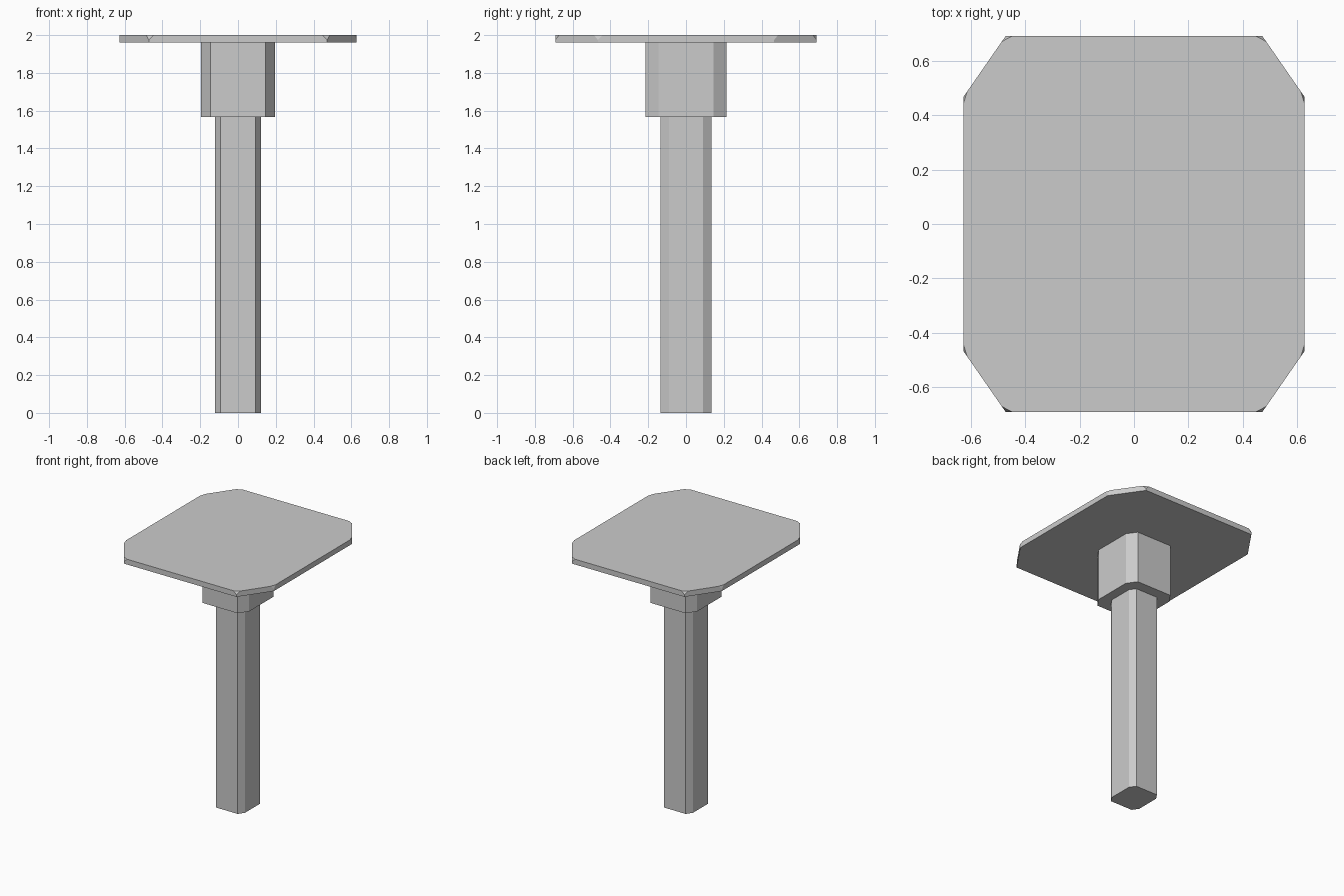
import bpy
import bmesh

if "Cube" in bpy.data.objects:
    bpy.data.objects.remove(bpy.data.objects["Cube"])

# Chamfered-rectangle outline shared by every part: half sizes and start of the corner cut
HX, HY = 0.628, 0.692
CX, CY = 0.472, 0.467


def prism(name, scale, z0, z1, nick=0.0):
    """Eight-sided prism; nick cuts off the top vertices."""
    quarter = [(HX, CY), (CX, HY)]
    outline = (quarter
               + [(-x, y) for x, y in reversed(quarter)]
               + [(-x, -y) for x, y in quarter]
               + [(x, -y) for x, y in reversed(quarter)])
    bm = bmesh.new()
    base = bm.faces.new([bm.verts.new((x * scale, y * scale, z0)) for x, y in outline])
    ext = bmesh.ops.extrude_face_region(bm, geom=[base], use_keep_orig=True)
    top = [g for g in ext["geom"] if isinstance(g, bmesh.types.BMVert)]
    for v in top:
        v.co.z = z1
    if nick:
        bmesh.ops.bevel(bm, geom=top, offset=nick, offset_type='ABSOLUTE',
                        segments=1, profile=0.5, affect='VERTICES')
    bmesh.ops.recalc_face_normals(bm, faces=bm.faces)
    mesh = bpy.data.meshes.new(name)
    bm.to_mesh(mesh)
    bm.free()
    obj = bpy.data.objects.new(name, mesh)
    bpy.context.collection.objects.link(obj)
    return obj


# Long post, thicker collar under the top, and flat top plate with nicked corners
prism("post", 0.195, 0.0, 1.567)
prism("collar", 0.311, 1.567, 1.96)
prism("top_plate", 1.0, 1.96, 2.0, nick=0.025)
